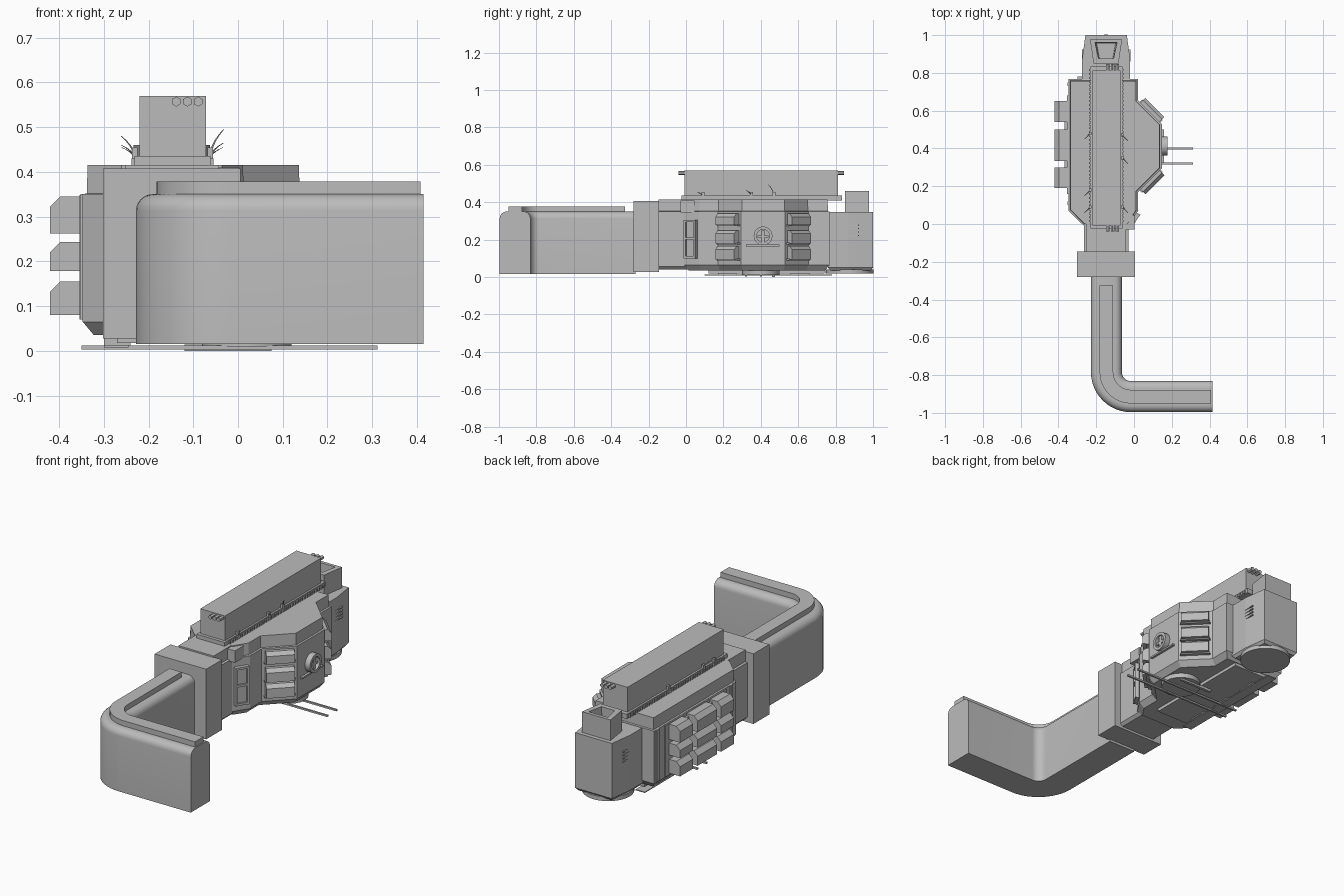
import bpy, bmesh, math
from mathutils import Vector, Matrix

if "Cube" in bpy.data.objects:
    bpy.data.objects.remove(bpy.data.objects["Cube"])

GREY = bpy.data.materials.new("hull grey")
GREY.diffuse_color = (0.5, 0.5, 0.5, 1)
GREY.use_nodes = True
GREY.node_tree.nodes["Principled BSDF"].inputs["Base Color"].default_value = GREY.diffuse_color


def finish(bm, name, smooth=False):
    bmesh.ops.recalc_face_normals(bm, faces=bm.faces)
    me = bpy.data.meshes.new(name)
    bm.to_mesh(me)
    bm.free()
    me.materials.append(GREY)
    ob = bpy.data.objects.new(name, me)
    bpy.context.collection.objects.link(ob)
    if smooth:
        bpy.ops.object.select_all(action='DESELECT')
        ob.select_set(True)
        bpy.context.view_layer.objects.active = ob
        bpy.ops.object.shade_smooth_by_angle(angle=math.radians(35))
    return ob


def loft(name, rings, smooth=False):
    """Join equal-length rings of points and cap both ends."""
    bm = bmesh.new()
    vs = [[bm.verts.new(p) for p in r] for r in rings]
    n = len(vs[0])
    for a, b in zip(vs, vs[1:]):
        for i in range(n):
            bm.faces.new((a[i], a[(i + 1) % n], b[(i + 1) % n], b[i]))
    bm.faces.new(vs[0])
    bm.faces.new(vs[-1])
    return finish(bm, name, smooth)


def inset(poly, d):
    """Mitred inset of a counter-clockwise outline."""
    out = []
    for i in range(len(poly)):
        p, a, b = (Vector(poly[k % len(poly)]) for k in (i, i - 1, i + 1))
        n1, n2 = [Vector((-e.y, e.x)).normalized() for e in (p - a, b - p)]
        out.append(p + (n1 + n2) * d / (1 + n1.dot(n2)))
    return out


def stack(name, poly, levels):
    return loft(name, [[(q[0], q[1], z) for q in inset(poly, d)] for z, d in levels])


def box(name, x0, x1, y0, y1, z0, z1, rot=None):
    bm = bmesh.new()
    bmesh.ops.create_cube(bm, size=1)
    for v in bm.verts:
        v.co = Vector((x0 + (v.co.x + .5) * (x1 - x0), y0 + (v.co.y + .5) * (y1 - y0),
                       z0 + (v.co.z + .5) * (z1 - z0)))
    if rot:
        bm.transform(rot)
    return finish(bm, name)


def cylinder(name, centre, r, depth, axis='Z', seg=32):
    bm = bmesh.new()
    bmesh.ops.create_cone(bm, cap_ends=True, segments=seg, radius1=r, radius2=r, depth=depth)
    rot = {'Z': Matrix(), 'X': Matrix.Rotation(math.pi / 2, 4, 'Y'),
           'Y': Matrix.Rotation(math.pi / 2, 4, 'X')}[axis]
    bm.transform(Matrix.Translation(centre) @ rot)
    return finish(bm, name, seg > 12)


def bent_sweep(name, section, start, end):
    """Sweep (offset, height) points along the right-angled passage line."""
    path = [((-.146, start), (1, 0))]
    for i in range(13):
        a = math.pi + i / 12 * math.pi / 2
        c, s = math.cos(a), math.sin(a)
        path.append(((-.016 + .13 * c, -.784 + .13 * s), (-c, -s)))
    path.append(((end, -.914), (0, 1)))
    return loft(name, [[(p[0] + n[0] * o, p[1] + n[1] * o, z) for o, z in section]
                       for p, n in path], True)


# bent passage with rounded shoulders and a raised roof strip
sec = [(-.082, .015), (.082, .015)]
for sx in (1, -1):
    arc = [(sx * (.045 + .037 * math.cos(t * math.pi / 12)), .313 + .037 * math.sin(t * math.pi / 12))
           for t in range(7)]
    sec += arc if sx > 0 else arc[::-1]
bent_sweep("passage", sec, -.27, .415)
bent_sweep("passage_roof_strip", [(-.036, .34), (.036, .34), (.036, .378), (-.036, .378)], -.325, .408)

# collar and neck
box("collar", -.302, .006, -.28, -.145, .028, .407)
stack("neck", [(-.265, -.16), (-.03, -.16), (-.03, .05), (-.265, .05)],
      [(.04, .015), (.055, 0), (.35, 0), (.352, .012), (.415, .012)])

# main hull with half-octagon bay on the right
hull = [(-.265, -.01), (-.03, -.01), (.022, .07), (.022, .17), (.147, .295), (.147, .53),
        (.022, .655), (.022, .768), (-.347, .768), (-.347, .07)]
stack("hull", hull, [(.035, .025), (.065, 0), (.35, 0), (.352, .009), (.415, .011)])
box("left_wall_panel", -.354, -.34, .16, .68, .07, .348)

# rear block, open intake on top and round base pad
stack("rear_block", [(-.275, .76), (-.02, .76), (-.02, .87), (-.038, 1), (-.257, 1), (-.275, .87)],
      [(.035, .012), (.05, 0), (.348, 0)])


def quad(y0, h0, y1, h1, z):
    return [(-.148 - h0, y0, z), (-.148 + h0, y0, z), (-.148 + h1, y1, z), (-.148 - h1, y1, z)]


loft("rear_intake", [quad(.85, .066, .978, .085, .34), quad(.85, .066, .978, .085, .46),
                     quad(.876, .04, .96, .058, .46), quad(.876, .035, .955, .05, .36)])
cylinder("rear_base_pad", (-.148, .875, .03), .128, .022)
for i in range(4):
    z = .22 + i * .018
    for x in (-.274, -.029):
        box("rear_side_vent", x, x + .01, .86, .925, z, z + .006)
    box("rear_back_vent", -.185, -.11, .997, 1.0, z, z + .006)

# long upper housing with plinth, toothed edge and end pipes
box("housing_plinth", -.231, -.062, -.025, .835, .41, .436)
box("upper_housing", -.22, -.072, -.008, .813, .43, .57)
for i in range(40):
    y = .01 + i * .0205
    for x in (-.238, -.064):
        box("plinth_tooth", x, x + .009, y, y + .01, .412, .43)
for x in (-.138, -.113, -.089):
    for y in (-.023, .828):
        cylinder("end_pipe", (x, y, .557), .011, .036, 'Y', 6)


# chamfered pods: profile is (outward distance, height)
def pod(name, base, direction, width, z0, z1, reach, cut):
    d = Vector((*direction, 0)).normalized()
    t = Vector((-d.y, d.x, 0))
    prof = [(-.02, z0), (reach, z0), (reach, z1 - cut), (reach - cut, z1), (-.02, z1)]
    loft(name, [[Vector((*base, 0)) + d * o + t * s * width / 2 + Vector((0, 0, z))
                 for o, z in prof] for s in (-1, 1)])


for z0, z1 in ((.08, .155), (.178, .243), (.262, .345)):
    for y, w in ((.245, .11), (.417, .165), (.595, .11)):
        pod("left_pod", (-.347, y), (-1, 0), w, z0, z1, .073, .023)
    box("left_pod_link", -.368, -.34, .2, .64, z0 + .012, z1 - .012)
for z0, z1 in ((.095, .165), (.18, .25), (.278, .34)):
    for y, s in ((.592, 1), (.233, -1)):
        pod("bay_pod", (.085, y), (1, s), .142, z0, z1, .036, .018)
        pod("bay_pod_sill", (.085, y), (1, s), .155, z0 - .006, z0 + .004, .018, .002)

# round port on the bay face: ring, hub with half shutter and lower lip
bm = bmesh.new()
rings = []
for x, r in ((.14, .05), (.177, .05), (.177, .034), (.152, .034)):
    rings.append([(x, .412 + r * math.cos(a * math.pi / 14), .22 + r * math.sin(a * math.pi / 14))
                  for a in range(28)])
bm.free()
loft("port_ring", rings, True)
box("port_shutter", .15, .17, .382, .442, .21, .222)
box("port_bar", .15, .17, .403, .421, .188, .252)
box("port_lip", .145, .16, .322, .5, .164, .173)

# doorway on the slanted shoulder with a small roof locker
rot = Matrix.Translation((-.004, .03, 0)) @ Matrix.Rotation(math.radians(-32), 4, 'Z')
box("door_panel", -.02, .012, -.03, .03, .11, .3, rot)
for y in (-.036, .026):
    box("door_jamb", -.02, .022, y, y + .01, .1, .305, rot)
for z in (.1, .2, .293):
    box("door_rail", -.02, .02, -.036, .036, z, z + .012, rot)
box("roof_locker", -.045, .003, -.03, .045, .345, .41)

# wall ribs on both flanks
for y in (.1, .73):
    box("left_rib", -.352, -.34, y, y + .02, .07, .35)

# underside: pads, lockers and two long rods
for y in (.32, .4):
    box("under_rod", -.35, .312, y - .005, y + .005, .003, .012)
cylinder("under_pad", (.02, .4, .025), .1, .03, seg=20)
box("under_keel", -.27, -.06, .12, .74, .018, .045)
for y in (.17, .36, .56):
    box("under_locker", -.3, -.24, y, y + .1, .012, .05)
box("under_foot", -.3, -.245, .1, .78, .008, .013)
box("under_fork", -.12, .075, .46, .475, .0, .014)

# thin curved aerials beside the housing
for y, s, h in ((.47, 1, .065), (.35, 1, .035), (.09, 1, .025), (.18, -1, .05), (.09, -1, .03), (.48, -1, .025)):
    x0 = -.062 if s > 0 else -.231
    rings = []
    for i in range(6):
        t = i / 5
        w = .003 * (1 - .6 * t)
        cx, cz = x0 + s * .03 * t * t, .43 + h * t
        cy = y - .03 * t * t
        rings.append([(cx - w, cy - w, cz), (cx + w, cy - w, cz), (cx + w, cy + w, cz), (cx - w, cy + w, cz)])
    loft("aerial", rings)
    box("aerial_base", x0 - .006, x0 + .006, y - .008, y + .008, .41, .455)
